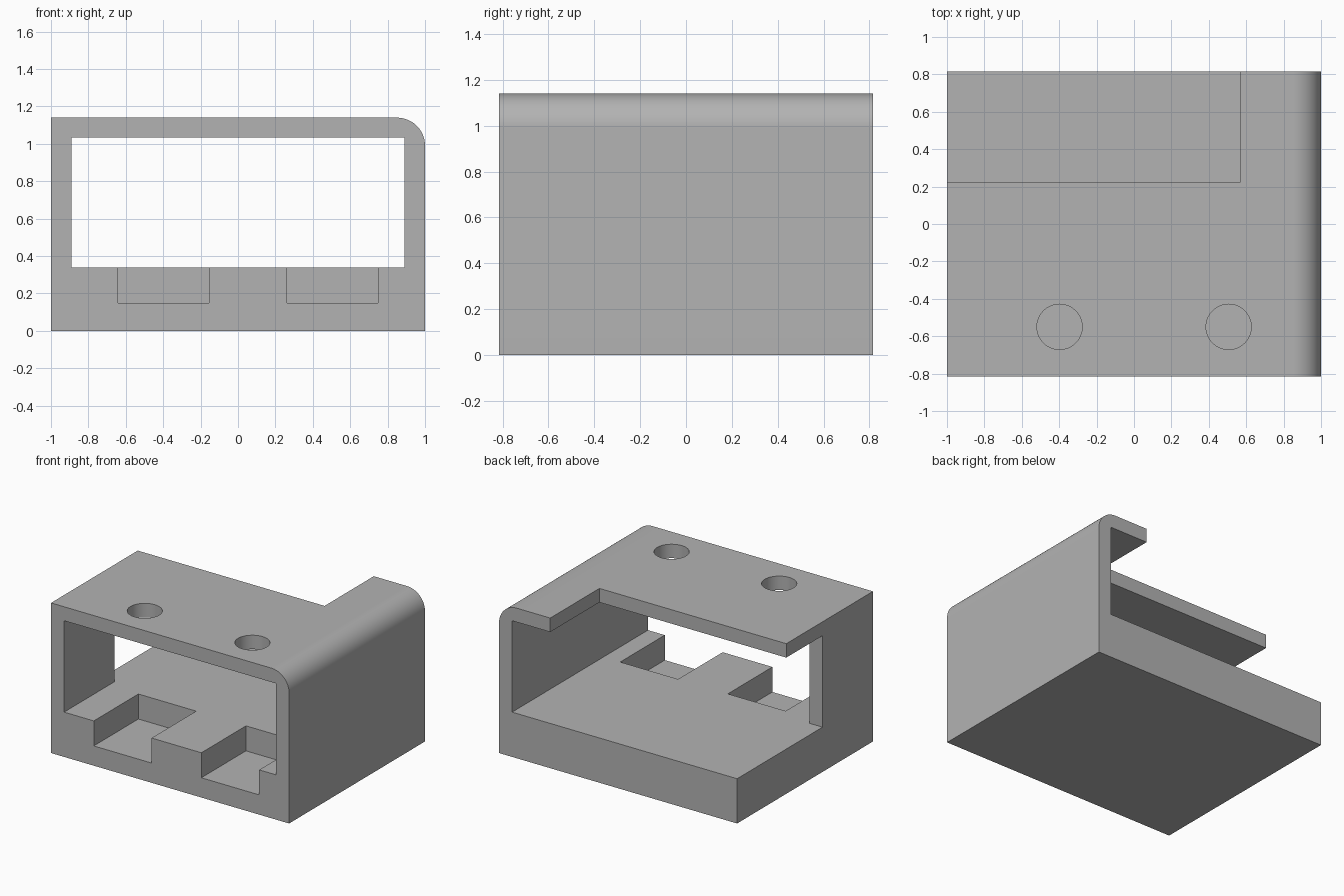
import bpy
import bmesh
from math import cos, sin, pi

if "Cube" in bpy.data.objects:
    bpy.data.objects.remove(bpy.data.objects["Cube"], do_unlink=True)

WIDTH, DEPTH, HEIGHT = 1.0, 0.815, 1.14      # half width, half depth, full height
INNER, FLOOR, CEILING = 0.89, 0.34, 1.034    # opening half width, bottom and top
RADIUS = 0.15
OVER = 0.2                                   # cutter overshoot

grey = bpy.data.materials.new("plain grey")
grey.use_nodes = True
grey.diffuse_color = (0.45, 0.45, 0.45, 1)
grey.node_tree.nodes["Principled BSDF"].inputs["Base Color"].default_value = grey.diffuse_color


def prism(name, points, axis, low, high):
    """Extrude a 2D outline along y (outline in x, z) or z (outline in x, y)."""
    bm = bmesh.new()
    place = (lambda u, v: (u, low, v)) if axis == "y" else (lambda u, v: (u, v, low))
    face = bm.faces.new([bm.verts.new(place(u, v)) for u, v in points])
    side = bmesh.ops.extrude_face_region(bm, geom=[face])["geom"]
    step = (0, high - low, 0) if axis == "y" else (0, 0, high - low)
    bmesh.ops.translate(bm, vec=step, verts=[g for g in side if isinstance(g, bmesh.types.BMVert)])
    bmesh.ops.recalc_face_normals(bm, faces=bm.faces)
    mesh = bpy.data.meshes.new(name)
    bm.to_mesh(mesh)
    bm.free()
    obj = bpy.data.objects.new(name, mesh)
    bpy.context.collection.objects.link(obj)
    return obj


def box(name, x, y, z):
    return prism(name, [(x[0], y[0]), (x[1], y[0]), (x[1], y[1]), (x[0], y[1])], "z", *z)


def arc(cx, cy, r, start, end, steps):
    angles = [start + (end - start) * i / steps for i in range(steps + 1)]
    return [(cx + r * cos(a), cy + r * sin(a)) for a in angles]


# Outer shell with one rounded upper edge
outline = [(-WIDTH, 0), (WIDTH, 0)]
outline += arc(WIDTH - RADIUS, HEIGHT - RADIUS, RADIUS, 0, pi / 2, 24)
outline += [(-WIDTH, HEIGHT)]
body = prism("bracket_body", outline, "y", -DEPTH, DEPTH)
body.data.materials.append(grey)

# Opening from front to back, open wall at one side, notch in the roof
cutters = [
    box("tunnel_cutter", (-INNER, INNER), (-DEPTH - OVER, DEPTH + OVER), (FLOOR, CEILING)),
    box("wall_cutter", (-WIDTH - OVER, 0), (-0.21, DEPTH + OVER), (FLOOR, CEILING)),
    box("roof_cutter", (-WIDTH - OVER, 0.57), (0.225, DEPTH + OVER), (0.9, HEIGHT + OVER)),
]

# Two floor pockets, each with a round hole above it
for x in (-0.398, 0.506):
    cutters.append(box("pocket_cutter", (x - 0.243, x + 0.243), (-DEPTH - OVER, -0.28), (0.15, 0.5)))
    circle = arc(x, -0.55, 0.121, 0, 2 * pi, 64)[:-1]
    cutters.append(prism("hole_cutter", circle, "z", 0.9, HEIGHT + OVER))

bpy.ops.object.select_all(action="DESELECT")
bpy.context.view_layer.objects.active = body
body.select_set(True)
for cutter in cutters:
    cutter.hide_render = True
    cut = body.modifiers.new(cutter.name, "BOOLEAN")
    cut.operation, cut.solver, cut.object = "DIFFERENCE", "EXACT", cutter
    bpy.ops.object.modifier_apply(modifier=cut.name)
    bpy.data.objects.remove(cutter, do_unlink=True)

bpy.ops.object.shade_smooth_by_angle(angle=pi / 6)
